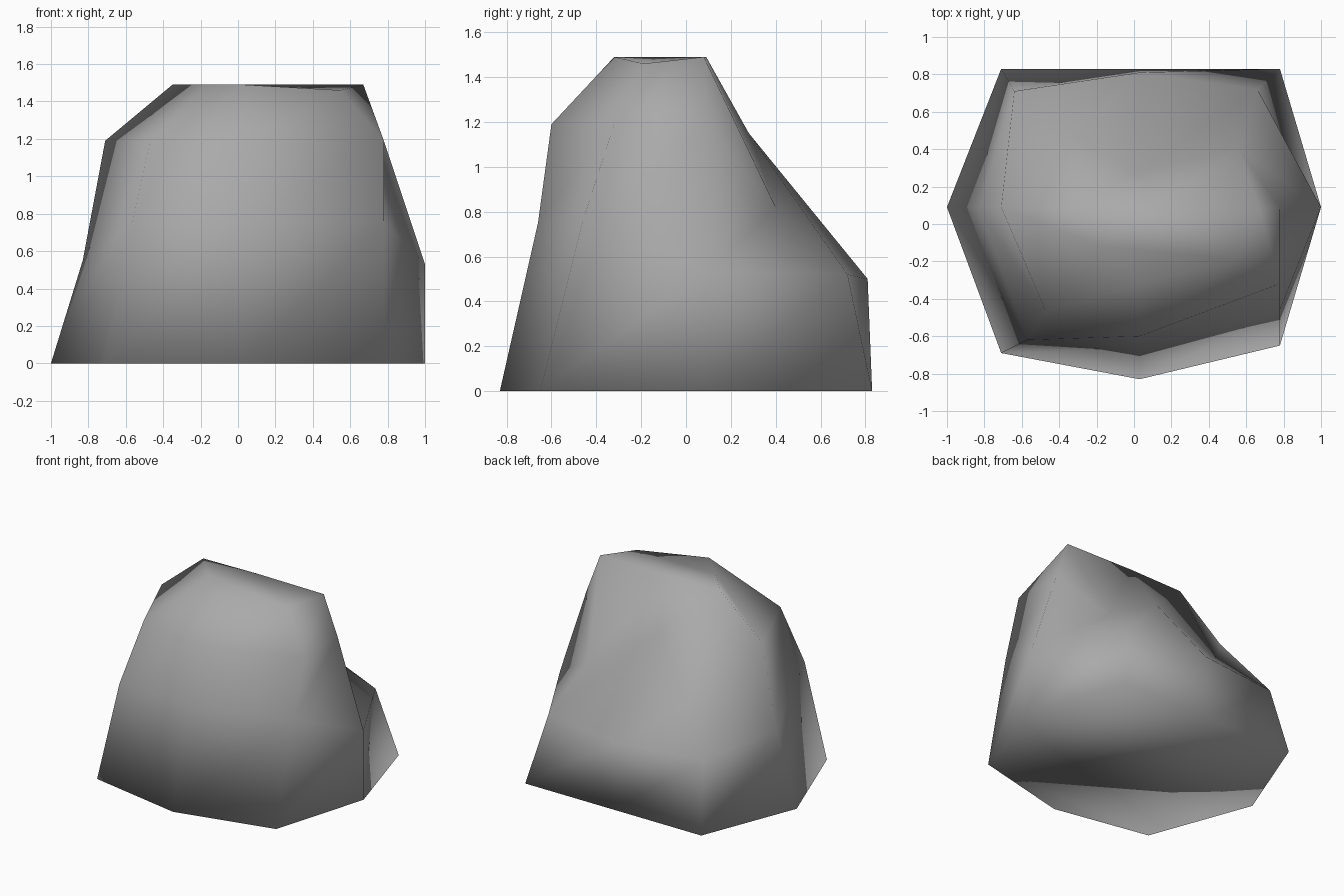
import bpy
import bmesh
from mathutils import Vector

# Remove the default cube only
default_cube = bpy.data.objects.get("Cube")
if default_cube:
    bpy.data.objects.remove(default_cube, do_unlink=True)


def make_material(name, colour):
    """One flat, matt colour."""
    material = bpy.data.materials.new(name)
    material.use_nodes = True
    material.diffuse_color = colour
    shader = next(node for node in material.node_tree.nodes
                  if node.type == "BSDF_PRINCIPLED")
    shader.inputs["Base Color"].default_value = colour
    shader.inputs["Roughness"].default_value = 0.9
    return material


def bridge(bm, lower, upper):
    """Join two rings of equal length, dropping repeated corners."""
    count = len(lower)
    for i in range(count):
        j = (i + 1) % count
        corners = [lower[i], lower[j], upper[j], upper[i]]
        bm.faces.new(list(dict.fromkeys(corners)))


def loft(name, sections, material):
    """Closed solid through a stack of rings, capped at both ends."""
    bm = bmesh.new()
    rings = []
    for section in sections:
        # Repeated points in a section share one vertex
        shared = {}
        for point in section:
            if point not in shared:
                shared[point] = bm.verts.new(Vector(point))
        rings.append([shared[point] for point in section])
    for lower, upper in zip(rings, rings[1:]):
        bridge(bm, lower, upper)
    for cap in (rings[0], rings[-1]):
        bm.faces.new(list(dict.fromkeys(cap)))
    bmesh.ops.recalc_face_normals(bm, faces=bm.faces[:])
    for face in bm.faces:
        face.smooth = True
    mesh = bpy.data.meshes.new(name)
    bm.to_mesh(mesh)
    bm.free()
    mesh.materials.append(material)
    solid = bpy.data.objects.new(name, mesh)
    bpy.context.scene.collection.objects.link(solid)
    return solid


# Ring order: left edge, then round the front, far edge and back
# Footprint on the ground
footprint = [(x, y, 0) for x, y in (
    (-1, .09), (-.71, -.69), (.03, -.83), (.78, -.65),
    (1, .09), (.78, .83), (.03, .83), (-.71, .83))]

# Belly of the boulder, lower along the back ledge
belly = [
    (-.83, .09, .55), (-.57, -.62, .74), (.03, -.66, .75), (.78, -.46, .76),
    (1, .09, .53), (.66, .72, .52), (.03, .81, .5), (-.64, .71, .52)]

# Shoulder, scooped in at the back corners
shoulder = [
    (-.71, .09, 1.19), (-.47, -.47, 1.19), (.03, -.6, 1.19), (.78, -.32, 1.19),
    (.78, .09, 1.19), (.56, .4, .82), (.03, .28, 1.15), (-.35, .47, .78)]

# Flat crown, whose back corners merge with its side corners
crown_left = (-.35, .08, 1.49)
crown_right = (.67, .08, 1.49)
crown = [
    crown_left, (-.17, -.12, 1.49), (.03, -.32, 1.49), (.55, -.19, 1.46),
    crown_right, crown_right, (.1, .09, 1.49), crown_left]

stone_grey = make_material("stone grey", (.4, .4, .4, 1))
loft("boulder", [footprint, belly, shoulder, crown], stone_grey)
